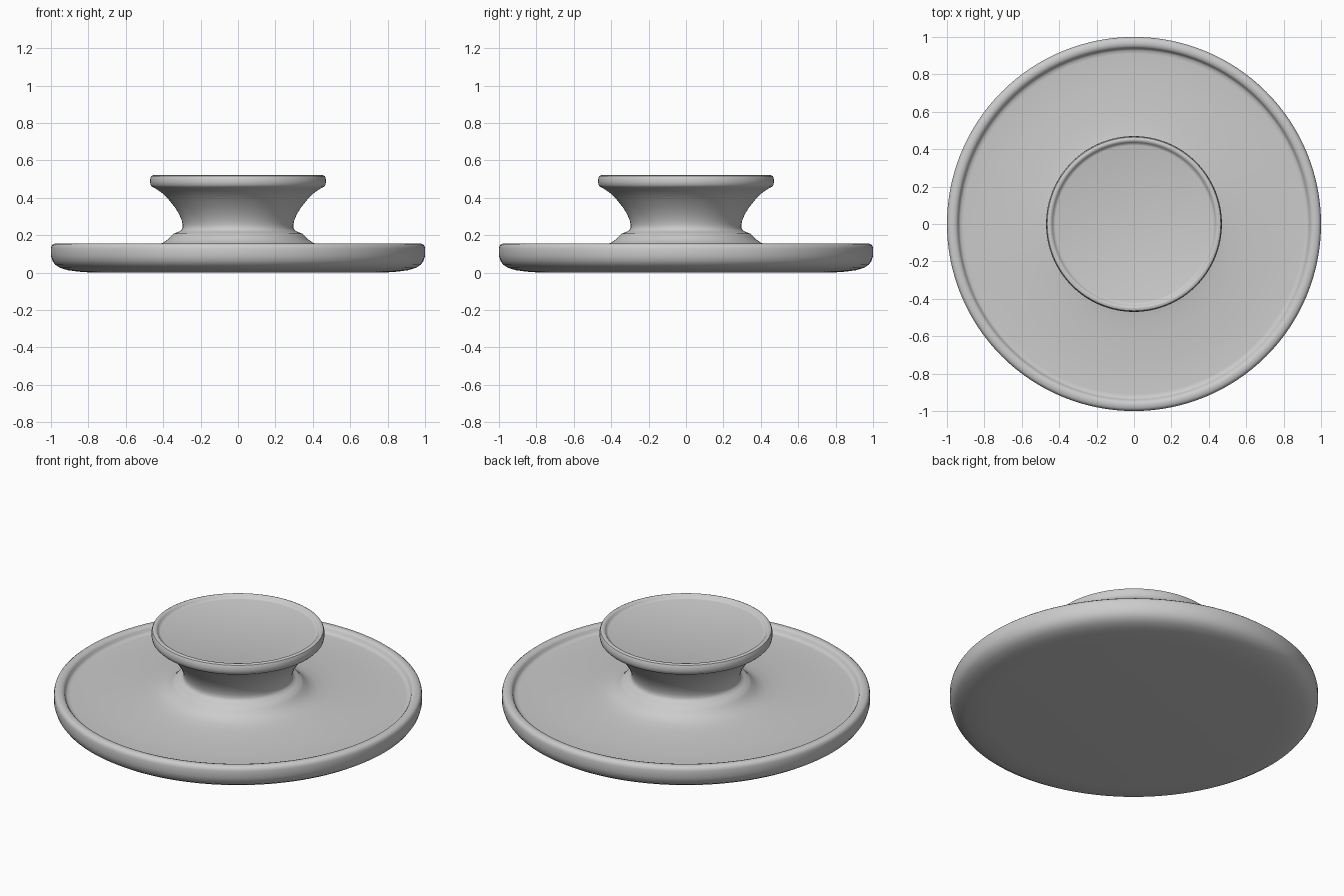
import bpy, bmesh, math

SEGMENTS = 128


def lathe(name, profile):
    """Revolve an (r, z) profile, starting and ending on the axis, around z."""
    bm = bmesh.new()
    verts = [bm.verts.new((r, 0, z)) for r, z in profile]
    edges = [bm.edges.new(pair) for pair in zip(verts, verts[1:])]
    bmesh.ops.spin(bm, geom=verts + edges, cent=(0, 0, 0), axis=(0, 0, 1),
                   angle=math.tau, steps=SEGMENTS)
    bmesh.ops.remove_doubles(bm, verts=bm.verts, dist=0.0005)
    bmesh.ops.recalc_face_normals(bm, faces=bm.faces)
    mesh = bpy.data.meshes.new(name)
    bm.to_mesh(mesh)
    bm.free()
    obj = bpy.data.objects.new(name, mesh)
    bpy.context.collection.objects.link(obj)
    bpy.context.view_layer.objects.active = obj
    obj.select_set(True)
    bpy.ops.object.shade_smooth_by_angle(angle=math.radians(40))
    obj.select_set(False)
    return obj


# Rounded underside and outer wall of the wide dish
dish = [(0, 0), (0.78, 0), (0.85, 0.005), (0.91, 0.013), (0.95, 0.025),
        (0.977, 0.042), (0.992, 0.063), (1.0, 0.09), (1.0, 0.13),
        (0.996, 0.145), (0.985, 0.154)]
# Raised rim dropping into the shallow dish floor
floor = [(0.965, 0.156), (0.95, 0.152), (0.942, 0.143), (0.937, 0.13),
         (0.928, 0.122), (0.91, 0.12), (0.75, 0.122), (0.6, 0.128),
         (0.5, 0.137), (0.44, 0.147)]
# Stepped foot and waisted stem
stem = [(0.40, 0.16), (0.375, 0.178), (0.357, 0.195), (0.345, 0.208),
        (0.32, 0.217), (0.302, 0.228), (0.296, 0.24), (0.296, 0.258),
        (0.302, 0.283), (0.316, 0.315), (0.338, 0.35), (0.37, 0.39),
        (0.405, 0.425), (0.435, 0.446)]
# Small top plate with its own lip and recess
top = [(0.458, 0.458), (0.467, 0.468), (0.47, 0.485), (0.469, 0.505),
       (0.464, 0.516), (0.453, 0.521), (0.443, 0.519), (0.436, 0.511),
       (0.43, 0.503), (0.42, 0.5), (0, 0.5)]

lathe("pedestal_stand", dish + floor + stem + top)
